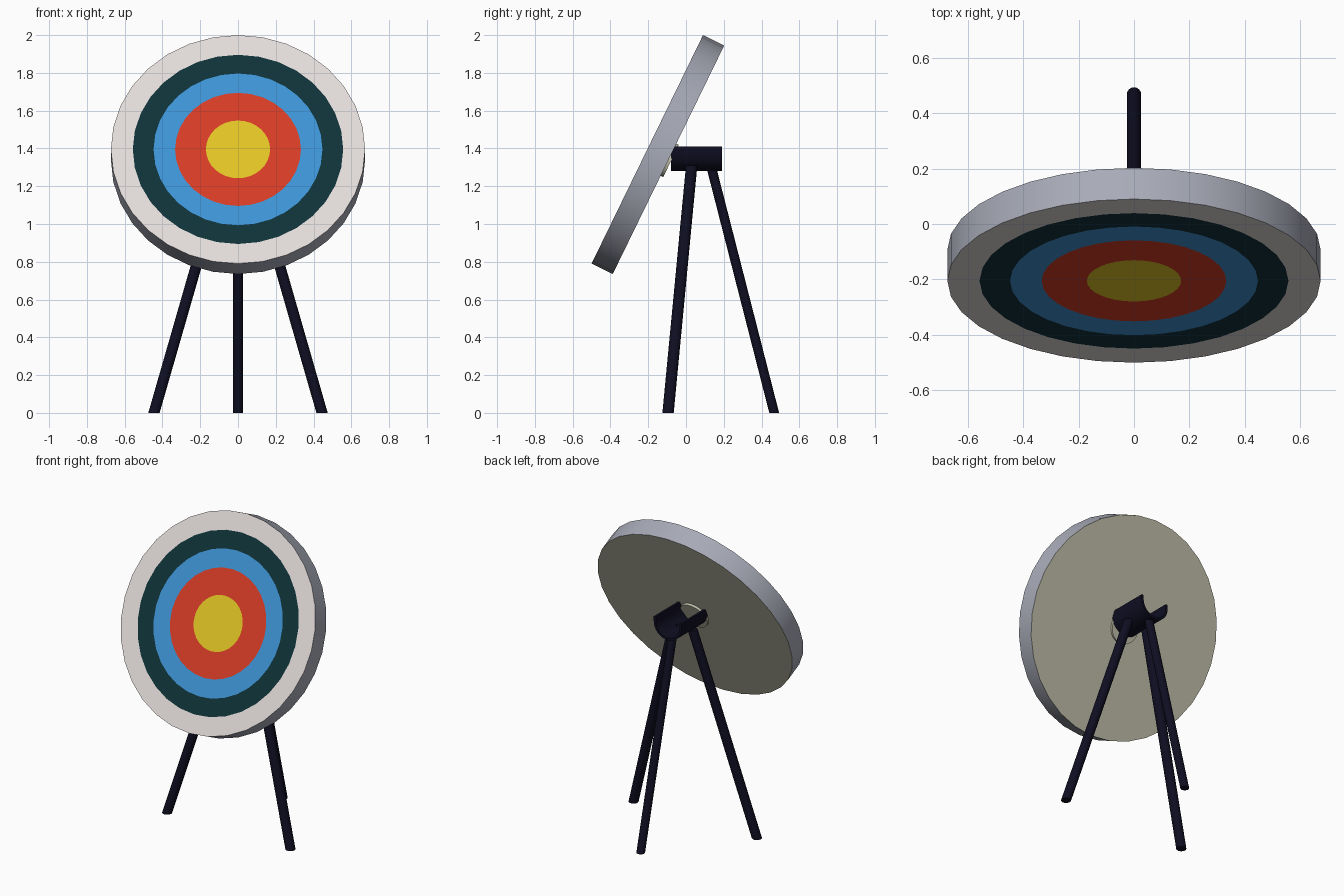
import bpy, bmesh, math
from mathutils import Vector

if "Cube" in bpy.data.objects:
    bpy.data.objects.remove(bpy.data.objects["Cube"])


def material(name, r, g, b):
    lin = [((c / 255 + 0.055) / 1.055) ** 2.4 for c in (r, g, b)]
    m = bpy.data.materials.new(name)
    m.diffuse_color = (*lin, 1)
    m.use_nodes = True
    m.node_tree.nodes["Principled BSDF"].inputs["Base Color"].default_value = m.diffuse_color
    return m


YELLOW = material("yellow", 226, 196, 38)
RED = material("red", 214, 59, 37)
BLUE = material("blue", 62, 147, 212)
DARK = material("dark teal", 15, 50, 56)
WHITE = material("off white", 226, 219, 217)
RIM = material("rim grey", 168, 171, 184)
BACK = material("back cream", 196, 195, 174)
NAVY = material("navy black", 15, 14, 34)


def finish(name, bm, mats, angle=35):
    bmesh.ops.recalc_face_normals(bm, faces=bm.faces[:])
    me = bpy.data.meshes.new(name)
    bm.to_mesh(me)
    bm.free()
    for m in mats:
        me.materials.append(m)
    for p in me.polygons:
        p.use_smooth = True
    me.set_sharp_from_angle(angle=math.radians(angle))
    ob = bpy.data.objects.new(name, me)
    bpy.context.collection.objects.link(ob)
    return ob


TILT = math.radians(26)
CENTRE = Vector((0, -0.205, 1.395))      # middle of the front face
U = Vector((1, 0, 0))
V = Vector((0, math.sin(TILT), math.cos(TILT)))
N = U.cross(V)                           # points out of the front face


def turned(name, profile, mats, sides=32):
    """Turn (radius, depth) steps about the tilted axis; one material per band."""
    bm = bmesh.new()
    rings = []
    for r, d in profile:
        ring = []
        for i in range(sides):
            a = 2 * math.pi * i / sides
            ring.append(bm.verts.new(CENTRE + N * d + (U * math.cos(a) + V * math.sin(a)) * r))
        rings.append(ring)
    bm.faces.new(rings[0])
    for k, (a, b) in enumerate(zip(rings, rings[1:])):
        for i in range(sides):
            j = (i + 1) % sides
            bm.faces.new((a[i], b[i], b[j], a[j])).material_index = k + 1
    bm.faces.new(rings[-1][::-1]).material_index = len(rings)
    return finish(name, bm, mats)


# Target disc: coloured rings, rim and back
turned("target_disc",
       [(0.17, 0), (0.333, 0), (0.447, 0), (0.557, 0), (0.673, 0), (0.673, -0.125)],
       [YELLOW, RED, BLUE, DARK, WHITE, RIM, BACK])

# Round mounting plate on the back
turned("mounting_plate", [(0.095, -0.12), (0.095, -0.14)], [BACK, BACK, BACK])


# Open U-shaped cradle running front to back
def cradle():
    bm = bmesh.new()
    top, mid, steps = 1.41, 1.38, 16

    def outline(r):
        arc = [(r * math.cos(a), mid + r * math.sin(a))
               for a in (math.pi + math.pi * i / steps for i in range(steps + 1))]
        return [(-r, top)] + arc + [(r, top)]

    pts = outline(0.1) + outline(0.085)[::-1]
    n = len(pts)
    front = [bm.verts.new((x, -0.08, z)) for x, z in pts]
    rear = [bm.verts.new((x, 0.19, z)) for x, z in pts]
    for i in range(n):
        j = (i + 1) % n
        bm.faces.new((front[i], front[j], rear[j], rear[i]))
    for ring in (front, rear):           # end caps as strips
        for i in range(n // 2 - 1):
            bm.faces.new((ring[i], ring[i + 1], ring[n - 2 - i], ring[n - 1 - i]))
    return finish("cradle", bm, [NAVY])


cradle()


# Tripod legs, cut flat at the floor
def leg(name, foot, head, r, sides=16):
    bm = bmesh.new()
    rings = [[bm.verts.new((p[0] + r * math.cos(2 * math.pi * i / sides),
                            p[1] + r * math.sin(2 * math.pi * i / sides), p[2]))
              for i in range(sides)] for p in (foot, head)]
    lo, hi = rings
    for i in range(sides):
        j = (i + 1) % sides
        bm.faces.new((lo[i], lo[j], hi[j], hi[i]))
    bm.faces.new(lo[::-1])
    bm.faces.new(hi)
    return finish(name, bm, [NAVY])


for side, s in (("left", -1), ("right", 1)):
    leg("front_leg_" + side, (0.445 * s, -0.095, 0), (0.068 * s, 0.03, 1.31), 0.03)
leg("rear_leg", (0, 0.467, 0), (0, 0.138, 1.285), 0.026)
